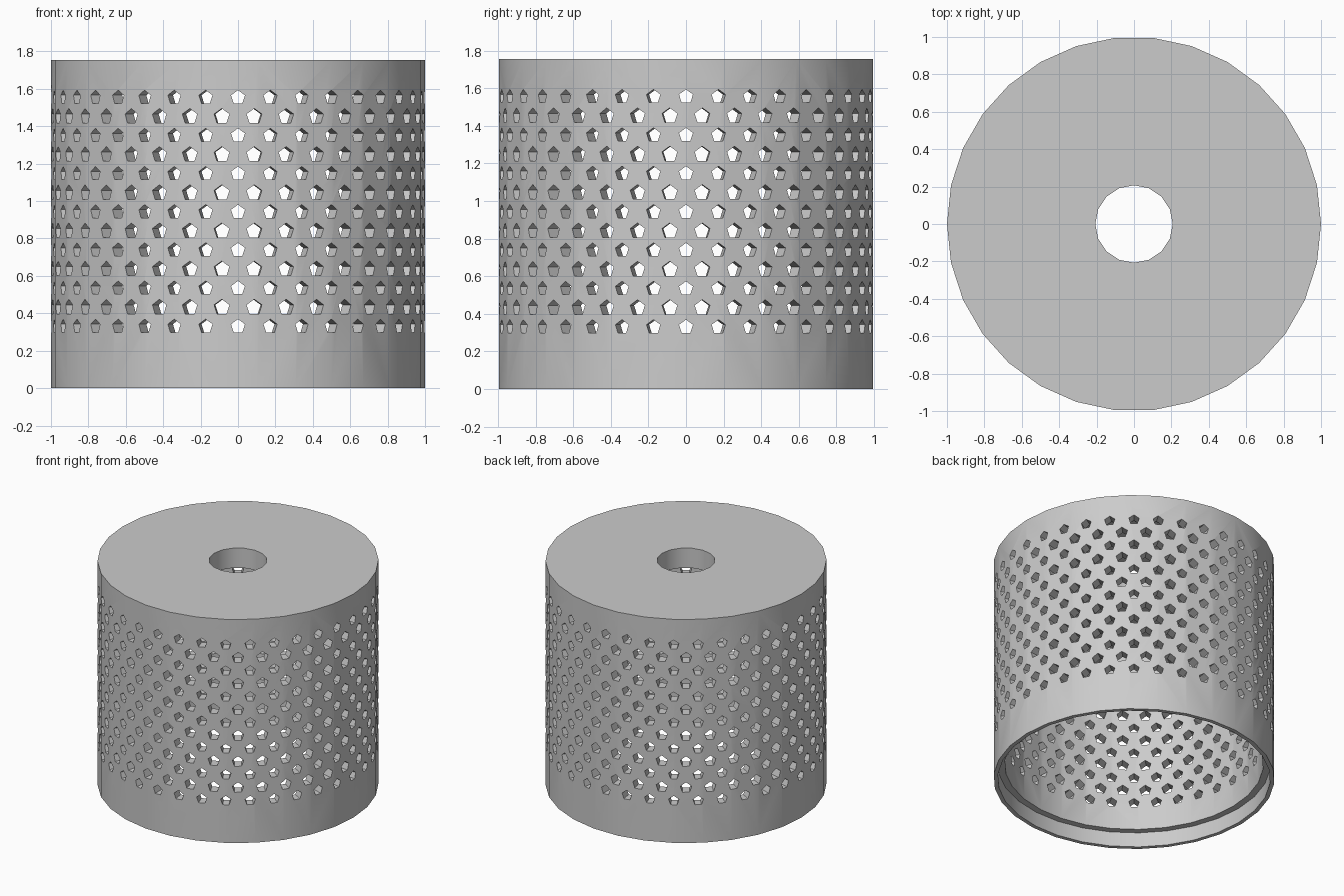
import bpy, bmesh
from math import radians, pi
from mathutils import Matrix, Vector

if "Cube" in bpy.data.objects:
    bpy.data.objects.remove(bpy.data.objects["Cube"], do_unlink=True)

HEIGHT, SIDES = 1.755, 30
LIP_RADIUS, LIP_HEIGHT = 0.97, 0.115
WALL_RADIUS, TOP_THICKNESS = 0.92, 0.155
ROWS, PER_ROW, FIRST_ROW, ROW_STEP = 13, 36, 0.33, 0.102

grey = bpy.data.materials.new("plain grey")
grey.use_nodes = True
colour = (0.6, 0.6, 0.6, 1)
grey.diffuse_color = colour
grey.node_tree.nodes["Principled BSDF"].inputs["Base Color"].default_value = colour


def add_cylinder(bm, radius, bottom, top, sides, place=Matrix()):
    """Closed prism along z with its first corner on +x, then placed."""
    spin = Matrix.Rotation(0, 4, "Z")
    centre = Matrix.Translation((0, 0, (bottom + top) / 2))
    made = bmesh.ops.create_cone(bm, cap_ends=True, segments=sides, radius1=radius,
                                 radius2=radius, depth=top - bottom)["verts"]
    # turn so that one corner lies on the +x axis
    first = max(made, key=lambda v: v.co.x).co
    spin = Matrix.Rotation(-Vector((1, 0)).angle_signed(first.xy) * -1, 4, "Z")
    bmesh.ops.transform(bm, matrix=place @ centre @ spin, verts=made)


def make_object(name, bm):
    mesh = bpy.data.meshes.new(name)
    bm.to_mesh(mesh)
    bm.free()
    obj = bpy.data.objects.new(name, mesh)
    bpy.context.collection.objects.link(obj)
    mesh.materials.append(grey)
    return obj


def cut(target, cutter):
    mod = target.modifiers.new("cut", "BOOLEAN")
    mod.operation, mod.solver, mod.object = "DIFFERENCE", "EXACT", cutter
    bpy.context.view_layer.objects.active = target
    bpy.ops.object.modifier_apply(modifier=mod.name)
    bpy.data.objects.remove(cutter, do_unlink=True)


# Outer drum
bm = bmesh.new()
add_cylinder(bm, 1, 0, HEIGHT, SIDES)
drum = make_object("perforated_drum", bm)

# Hollow inside, bottom lip recess and centre hole in the top
for name, radius, bottom, top, sides in (
        ("hollow", WALL_RADIUS, -0.1, HEIGHT - TOP_THICKNESS, SIDES),
        ("lip_recess", LIP_RADIUS, -0.1, LIP_HEIGHT, SIDES),
        ("centre_hole", 0.207, 1, 2, 16)):
    bm = bmesh.new()
    add_cylinder(bm, radius, bottom, top, sides)
    cut(drum, make_object(name, bm))

# Staggered rows of five-sided holes, each with a corner pointing up
bm = bmesh.new()
point_up = Matrix.Rotation(-pi / 2, 4, "Y")
for row in range(ROWS):
    odd = row % 2
    lift = Matrix.Translation((0, 0, FIRST_ROW + row * ROW_STEP))
    for i in range(PER_ROW):
        turn = Matrix.Rotation(radians((i + odd / 2) * 360 / PER_ROW), 4, "Z")
        add_cylinder(bm, 0.043 if odd else 0.039, -1.1, -0.85, 5, lift @ turn @ point_up)
bmesh.ops.recalc_face_normals(bm, faces=bm.faces)
cut(drum, make_object("wall_holes", bm))

# Soft shading around the wall, crisp rims
bpy.ops.object.select_all(action="DESELECT")
drum.select_set(True)
bpy.context.view_layer.objects.active = drum
bpy.ops.object.shade_smooth_by_angle(angle=radians(30))
